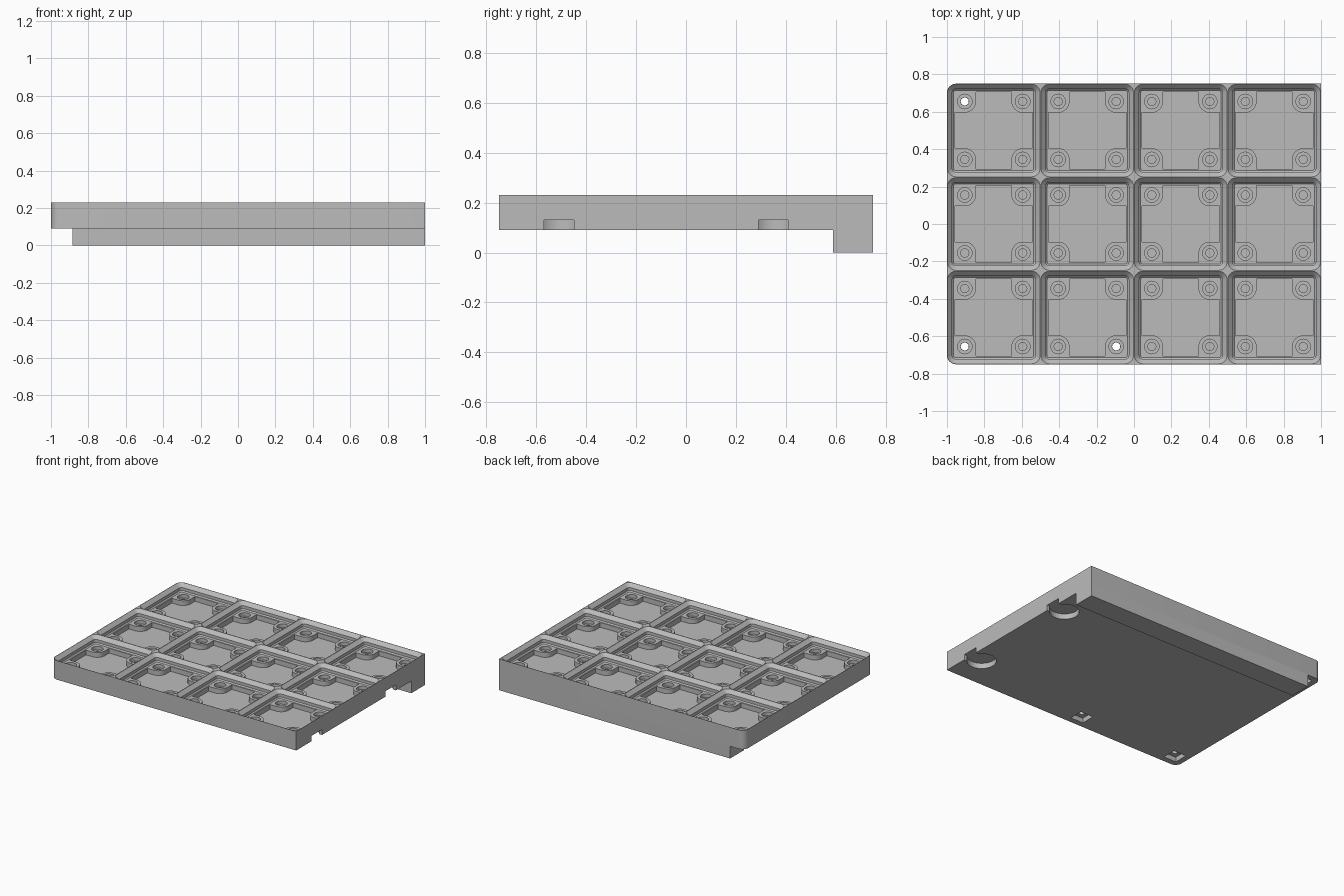
import bpy, bmesh, math

if "Cube" in bpy.data.objects:
    bpy.data.objects.remove(bpy.data.objects["Cube"])

PITCH, TOP, BASE = 0.5, 0.23, 0.09
PAD = 0.155          # magnet pad offset from cell centre
cells = [((i - 1.5) * PITCH, (j - 1) * PITCH) for i in range(4) for j in range(3)]

grey = bpy.data.materials.new("grey_plastic")
grey.diffuse_color = (0.5, 0.5, 0.5, 1)
grey.use_nodes = True
grey.node_tree.nodes["Principled BSDF"].inputs["Base Color"].default_value = grey.diffuse_color


def arc(cx, cy, r, a0, a1, n):
    return [(cx + r * math.cos(math.radians(a0 + (a1 - a0) * k / n)),
             cy + r * math.sin(math.radians(a0 + (a1 - a0) * k / n))) for k in range(n + 1)]


def circle(r, n=24):
    return arc(0, 0, r, 0, 360, n)[:-1]


def rounded_square(h, r):
    c = h - r
    pts = []
    for q, (sx, sy) in enumerate([(1, 1), (-1, 1), (-1, -1), (1, -1)]):
        pts += arc(sx * c, sy * c, r, q * 90, q * 90 + 90, 6)
    return pts


def rect(x0, x1, y0, y1):
    return [(x0, y0), (x1, y0), (x1, y1), (x0, y1)]


def loft(bm, layers, ox=0, oy=0):
    """Closed solid through (outline, z) layers, bottom to top."""
    rings = [[bm.verts.new((x + ox, y + oy, z)) for x, y in pts] for pts, z in layers]
    bm.faces.new(rings[0][::-1])
    bm.faces.new(rings[-1])
    n = len(rings[0])
    for a, b in zip(rings, rings[1:]):
        for k in range(n):
            m = (k + 1) % n
            bm.faces.new((a[k], a[m], b[m], b[k]))


def make(name, solids):
    bm = bmesh.new()
    for layers, ox, oy in solids:
        loft(bm, layers, ox, oy)
    bmesh.ops.recalc_face_normals(bm, faces=bm.faces)
    me = bpy.data.meshes.new(name)
    bm.to_mesh(me)
    bm.free()
    me.materials.append(grey)
    ob = bpy.data.objects.new(name, me)
    bpy.context.collection.objects.link(ob)
    return ob


def cut(target, name, solids):
    cutter = make(name, solids)
    cutter.hide_render = True
    mod = target.modifiers.new(name, 'BOOLEAN')
    mod.operation, mod.solver, mod.object = 'DIFFERENCE', 'EXACT', cutter
    bpy.context.view_layer.objects.active = target
    bpy.ops.object.modifier_apply(modifier=name)
    bpy.data.objects.remove(cutter)


# Plate: left corners rounded, right corners square
R = 0.048
outline = ([(1, -0.75), (1, 0.75)] + arc(-1 + R, 0.75 - R, R, 90, 180, 6)
           + arc(-1 + R, -0.75 + R, R, 180, 270, 6))
plate = make("grid_plate", [([(outline, BASE), (outline, TOP)], 0, 0)])

# Stepped, chamfered sockets
profile = [(0.214, 0.175), (0.222, 0.183), (0.222, 0.205), (0.2475, TOP), (0.2475, TOP + 0.02)]
socket = [(rounded_square(h, h - 0.203), z) for h, z in profile]
cut(plate, "sockets", [(socket, x, y) for x, y in cells])

# Lower floors that leave a raised pad in each corner
c, d = 0.206, PAD - 0.06
quarter = [(c, d)] + arc(PAD, PAD, 0.06, 270, 180, 8) + [(d, c)]
floor = []
for q in range(4):
    co, si = [(1, 0), (0, 1), (-1, 0), (0, -1)][q]
    floor += [(x * co - y * si, x * si + y * co) for x, y in quarter]
cut(plate, "floors", [([(floor, 0.14), (floor, 0.18)], x, y) for x, y in cells])

# Magnet recess with a narrower screw hole, in every pad
hole = [(circle(0.022), 0.135), (circle(0.022), 0.15), (circle(0.039), 0.15), (circle(0.039), 0.185)]
cut(plate, "pad_holes", [(hole, x + sx * PAD, y + sy * PAD)
                         for x, y in cells for sx in (-1, 1) for sy in (-1, 1)])

# Keyhole slots under the right edge
for y in (-0.51, 0.35):
    slot = rect(0.9, 1.1, -0.06, 0.06)
    cut(plate, "edge_slot", [([(slot, 0.05), (slot, 0.13)], 0, y)])
    cut(plate, "round_slot", [([(circle(0.099, 40), 0.05), (circle(0.099, 40), 0.13)], 0.9, y)])

# Square nut pockets under three of the pads, open to the screw holes
nut = rect(-0.052, 0.052, -0.052, 0.052)
spots = [(-0.095, -0.655), (-0.905, -0.655), (-0.905, 0.655)]
cut(plate, "nut_pockets", [([(nut, 0.05), (nut, 0.125)], x, y) for x, y in spots])
cut(plate, "through_holes", [([(circle(0.0215), 0.11), (circle(0.0215), 0.16)], x, y) for x, y in spots])

# Rail hanging below the back edge
bar = rect(-0.885, 1, 0.59, 0.75)
rail = make("back_rail", [([(bar, 0), (bar, BASE)], 0, 0)])

# Smooth the rounded walls, keep edges sharp
for ob in (plate, rail):
    bpy.ops.object.select_all(action='DESELECT')
    ob.select_set(True)
    bpy.context.view_layer.objects.active = ob
    bpy.ops.object.shade_smooth_by_angle(angle=math.radians(30))
